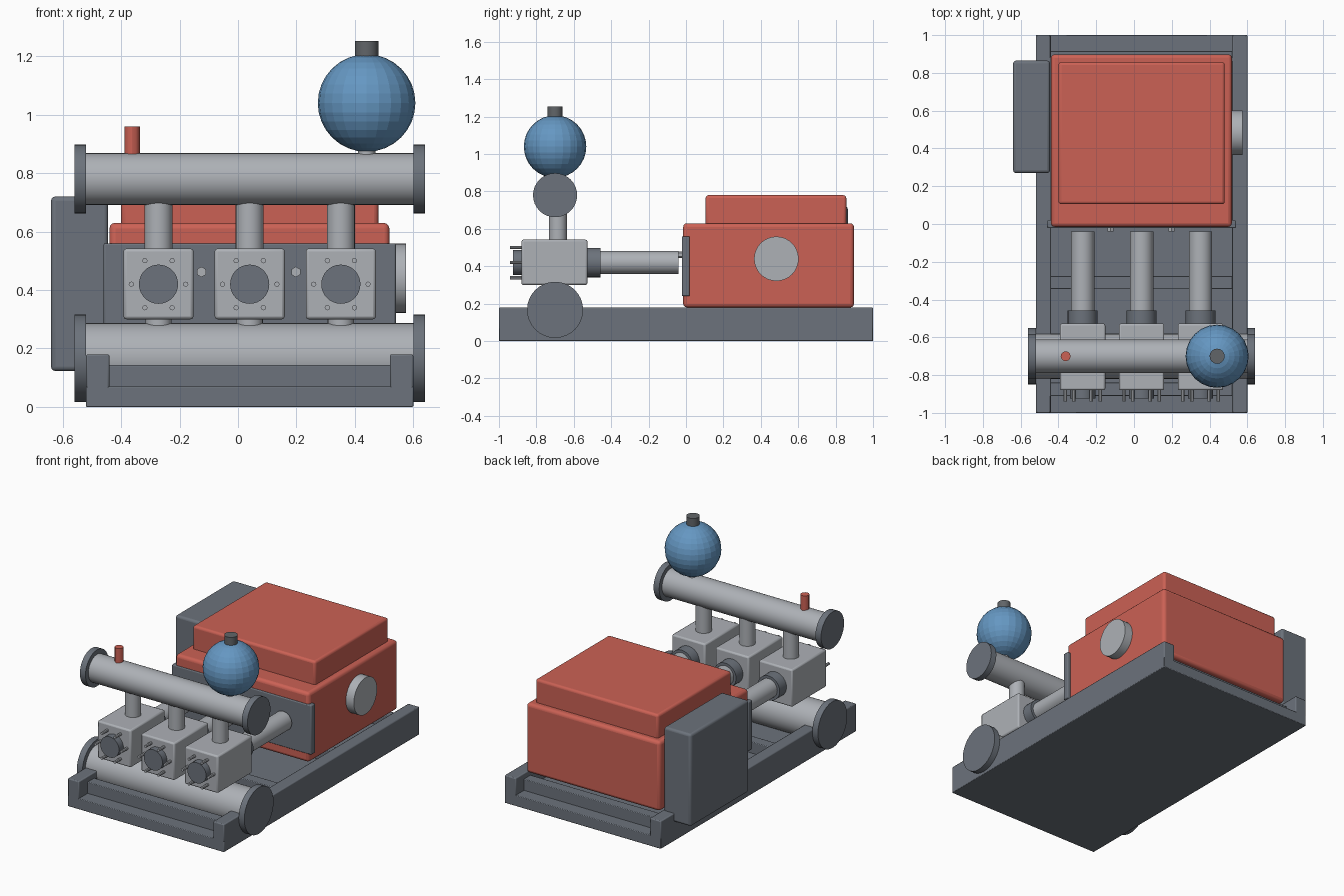
import bpy
import math
from mathutils import Matrix, Vector

cube = bpy.data.objects.get("Cube")
if cube:
    bpy.data.objects.remove(cube, do_unlink=True)


def make_material(name, rgb):
    mat = bpy.data.materials.new(name)
    mat.use_nodes = True
    color = (*rgb, 1.0)
    mat.diffuse_color = color
    mat.node_tree.nodes["Principled BSDF"].inputs["Base Color"].default_value = color
    return mat


DARK = make_material("dark grey steel", (0.15, 0.17, 0.20))
LIGHT = make_material("light grey steel", (0.42, 0.44, 0.47))
RED = make_material("engine red", (0.60, 0.12, 0.09))
BLUE = make_material("vessel blue", (0.13, 0.31, 0.54))
CAP = make_material("cap grey", (0.12, 0.13, 0.14))


def finish(name, mat):
    obj = bpy.context.object
    obj.name = name
    obj.data.materials.append(mat)
    return obj


def box(name, mat, x, y, z, bevel=0.006, segments=2):
    """Box from (min, max) pairs, with softened edges."""
    bpy.ops.mesh.primitive_cube_add(size=1)
    obj = finish(name, mat)
    pairs = (x, y, z)
    size = [b - a for a, b in pairs]
    mid = Vector([(a + b) / 2 for a, b in pairs])
    obj.data.transform(Matrix.Translation(mid) @ Matrix.Diagonal((*size, 1)))
    mod = obj.modifiers.new("soft edges", "BEVEL")
    mod.width = bevel
    mod.segments = segments
    bpy.ops.object.shade_smooth_by_angle(angle=math.radians(35))
    return obj


def rod(name, mat, start, end, radius, sides=32):
    """Cylinder between two points."""
    a, b = Vector(start), Vector(end)
    bpy.ops.mesh.primitive_cylinder_add(
        vertices=sides, radius=radius, depth=(b - a).length, location=(a + b) / 2,
        rotation=(b - a).to_track_quat("Z", "Y").to_euler())
    obj = finish(name, mat)
    bpy.ops.object.shade_smooth_by_angle(angle=math.radians(30))
    return obj


MID_X = 0.04
LINE_Y = -0.70
PUMP_Z = 0.42

# Skid: plate, side rails and cross members
box("skid_plate", DARK, (-0.52, 0.60), (-1, 1), (0, 0.07), 0.004)
for side, x in (("right", -0.52), ("left", 0.52)):
    box(f"skid_rail_{side}", DARK, (x, x + 0.08), (-1, 1), (0.06, 0.18))
for i, y in enumerate((-0.875, -0.31, 0.29, 0.88)):
    box(f"skid_cross_member_{i}", DARK, (-0.45, 0.53), (y - 0.035, y + 0.035),
        (0.06, 0.143), 0.004)

# Engine housing, hood, control cabinet and side cover
box("engine_housing", RED, (-0.44, 0.518), (-0.015, 0.898), (0.18, 0.63), 0.02, 3)
box("engine_hood", RED, (-0.40, 0.48), (0.105, 0.857), (0.61, 0.78), 0.015, 3)
box("control_cabinet", DARK, (-0.64, -0.445), (0.27, 0.865), (0.123, 0.72), 0.015, 3)
rod("side_cover", LIGHT, (0.50, 0.483, 0.44), (0.575, 0.483, 0.44), 0.119)
box("drive_plate", DARK, (-0.46, 0.54), (-0.022, 0.02), (0.24, 0.56))
for i, x in enumerate((-0.125, 0.198)):
    rod(f"drive_plate_bolt_{i}", LIGHT, (x, -0.04, 0.462), (x, -0.02, 0.462), 0.018, 6)

# Suction and discharge manifolds with end flanges
for name, z, r, flange_r in (("suction", 0.167, 0.12, 0.15), ("discharge", 0.78, 0.089, 0.118)):
    rod(f"{name}_manifold", LIGHT, (-0.53, LINE_Y, z), (0.61, LINE_Y, z), r)
    for side, x in (("right", -0.56), ("left", 0.60)):
        rod(f"{name}_flange_{side}", DARK, (x, LINE_Y, z), (x + 0.04, LINE_Y, z), flange_r)

# Three pump heads, each with cover, bolts, drive rod and risers
for i in range(3):
    x = MID_X + (i - 1) * 0.312
    box(f"pump_head_{i}", LIGHT, (x - 0.12, x + 0.12), (-0.88, -0.527), (0.30, 0.542), 0.01)
    rod(f"pump_cover_{i}", DARK, (x, -0.925, PUMP_Z), (x, -0.87, PUMP_Z), 0.067)
    for k in range(6):
        a = k * math.pi / 3
        bx, bz = x + 0.093 * math.cos(a), PUMP_Z + 0.093 * math.sin(a)
        rod(f"cover_bolt_{i}_{k}", LIGHT, (bx, -0.94, bz), (bx, -0.87, bz), 0.009, 8)
    rod(f"pump_coupling_{i}", DARK, (x, -0.54, PUMP_Z), (x, -0.457, PUMP_Z), 0.079)
    rod(f"drive_rod_{i}", LIGHT, (x, -0.47, PUMP_Z), (x, -0.04, PUMP_Z), 0.062)
    rod(f"discharge_riser_{i}", LIGHT, (x, -0.685, 0.53), (x, -0.685, 0.74), 0.048, 24)
    rod(f"suction_riser_{i}", LIGHT, (x, LINE_Y, 0.24), (x, LINE_Y, 0.31), 0.045, 24)

# Pulsation vessel and relief valve on the discharge manifold
rod("vessel_neck", LIGHT, (0.44, LINE_Y, 0.84), (0.44, LINE_Y, 0.91), 0.03, 16)
bpy.ops.mesh.primitive_uv_sphere_add(segments=24, ring_count=16, radius=0.167,
                                     location=(0.44, LINE_Y, 1.04))
finish("pulsation_vessel", BLUE)
rod("vessel_cap", CAP, (0.44, LINE_Y, 1.19), (0.44, LINE_Y, 1.253), 0.04, 16)
rod("relief_valve", RED, (-0.362, LINE_Y, 0.85), (-0.362, LINE_Y, 0.96), 0.026, 12)
